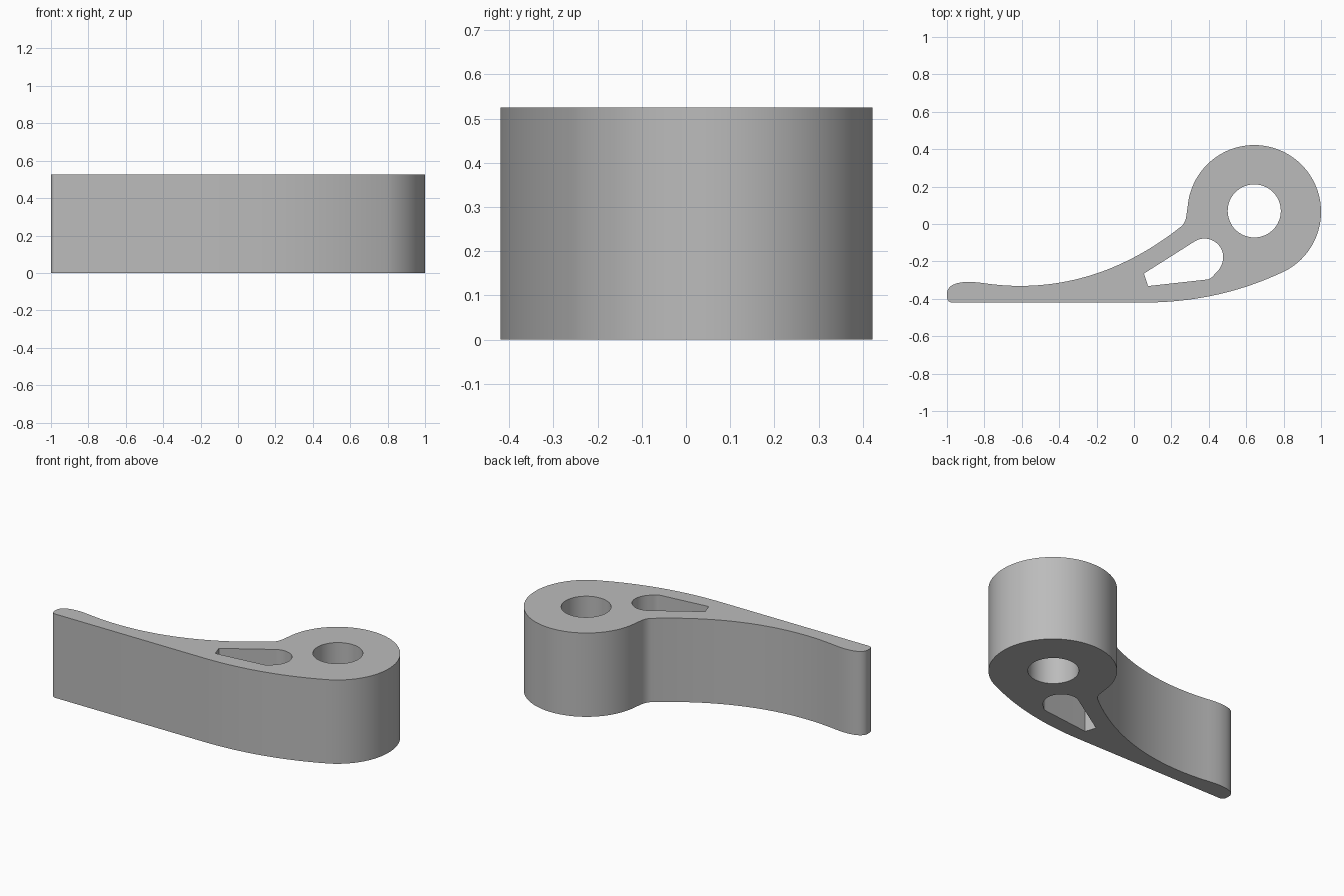
import bpy, bmesh
from math import sin, cos, radians
from mathutils import Vector

HEIGHT = 0.525
HUB = (0.643, 0.065)

if "Cube" in bpy.data.objects:
    bpy.data.objects.remove(bpy.data.objects["Cube"])


def arc(centre, radius, start, end, steps):
    """Points on a circular arc, angles in degrees."""
    angles = [radians(start + (end - start) * i / steps) for i in range(steps + 1)]
    return [Vector((centre[0] + radius * cos(a), centre[1] + radius * sin(a), 0)) for a in angles]


def bend(start, control, end, steps=8):
    """Points on a quadratic curve."""
    a, b, c = (Vector((*p, 0)) for p in (start, control, end))
    ts = [i / steps for i in range(steps + 1)]
    return [a * (1 - t) ** 2 + b * 2 * t * (1 - t) + c * t * t for t in ts]


def add_loop(bm, points):
    """Closed edge loop without repeated points."""
    kept = [p for i, p in enumerate(points) if (p - points[i - 1]).length > 0.001]
    verts = [bm.verts.new(p) for p in kept]
    for i, v in enumerate(verts):
        bm.edges.new((verts[i - 1], v))


# Outline: round hub, curved belly, flat underside, rounded tip, hollow back
outline = (
    arc(HUB, 0.357, 170, -62, 72)
    + bend((0.81, -0.25), (0.46, -0.42), (0.05, -0.42), 24)
    + bend((-0.97, -0.42), (-1, -0.42), (-1, -0.385))
    + bend((-1, -0.365), (-0.99, -0.315), (-0.9, -0.31))
    + bend((-0.9, -0.31), (-0.86, -0.308), (-0.8, -0.317))
    + bend((-0.8, -0.317), (-0.7, -0.331), (-0.61, -0.331))
    + bend((-0.61, -0.331), (-0.15, -0.331), (0.25, -0.015), 28)
    + bend((0.25, -0.015), (0.276, 0.005), (0.281, 0.05))
)

# Teardrop pocket through the arm
pocket = (
    [Vector((0.053, -0.265, 0))]
    + arc((0.377, -0.178), 0.1, 122, 0, 20)
    + bend((0.477, -0.18), (0.475, -0.23), (0.43, -0.27))
    + bend((0.43, -0.27), (0.41, -0.295), (0.39, -0.297))
    + [Vector((0.075, -0.332, 0))]
)

# Round pivot hole
pivot = arc((0.643, 0.07), 0.142, 0, 360, 64)

bm = bmesh.new()
for loop in (outline, pocket, pivot):
    add_loop(bm, loop)
bmesh.ops.triangle_fill(bm, use_beauty=True, edges=bm.edges[:])
top = bmesh.ops.extrude_face_region(bm, geom=bm.faces[:])["geom"]
bmesh.ops.translate(bm, vec=(0, 0, HEIGHT),
                    verts=[g for g in top if isinstance(g, bmesh.types.BMVert)])
bmesh.ops.recalc_face_normals(bm, faces=bm.faces[:])
mesh = bpy.data.meshes.new("lever_arm")
bm.to_mesh(mesh)
bm.free()

lever = bpy.data.objects.new("lever_arm", mesh)
bpy.context.collection.objects.link(lever)

# Plain grey material
grey = bpy.data.materials.new("grey")
grey.use_nodes = True
colour = (0.5, 0.5, 0.5, 1)
grey.diffuse_color = colour
grey.node_tree.nodes["Principled BSDF"].inputs["Base Color"].default_value = colour
mesh.materials.append(grey)

# Smooth walls, sharp rims
bpy.ops.object.select_all(action="DESELECT")
lever.select_set(True)
bpy.context.view_layer.objects.active = lever
bpy.ops.object.shade_smooth_by_angle(angle=radians(30))
